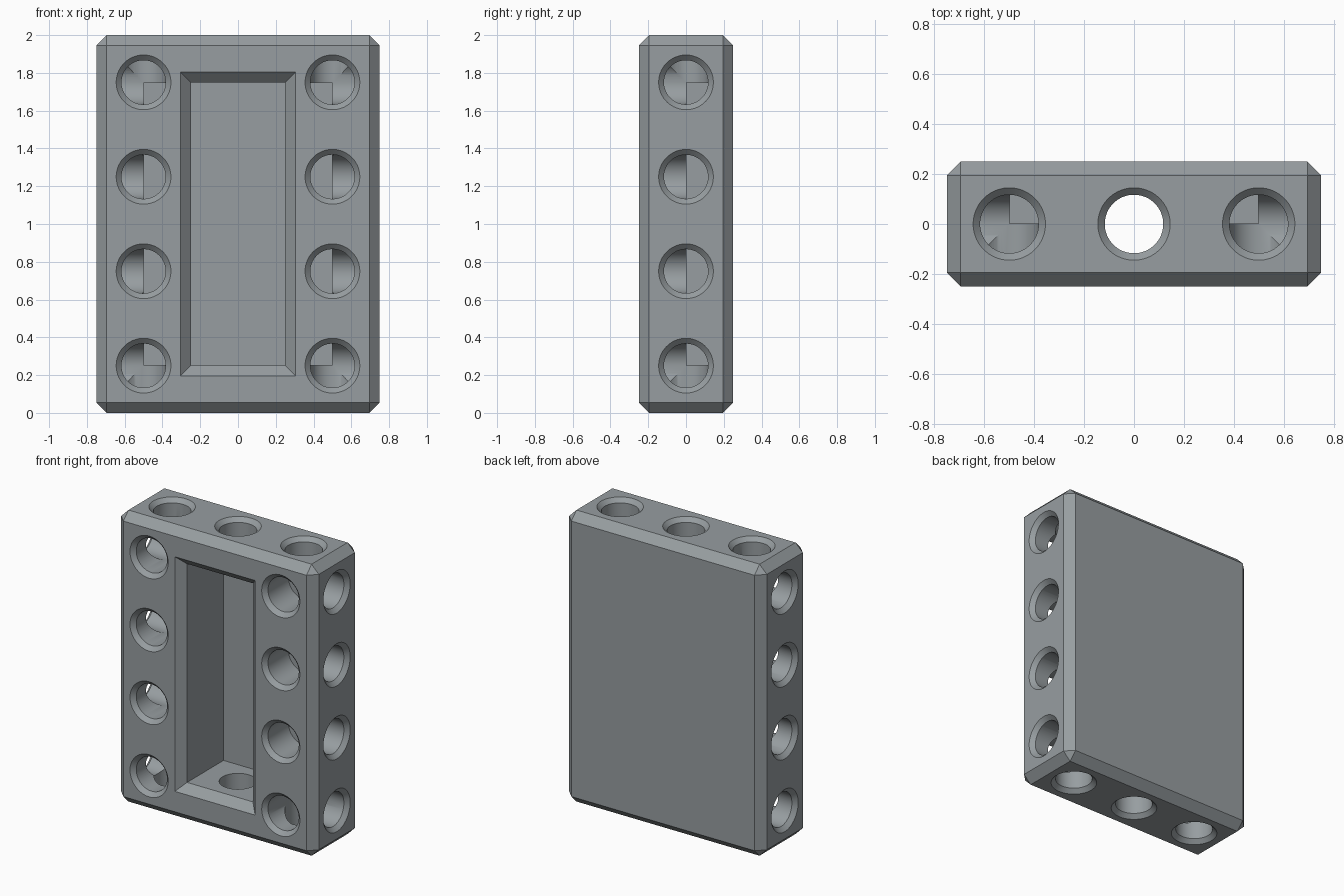
import bpy, bmesh, math
from mathutils import Vector

if "Cube" in bpy.data.objects:
    bpy.data.objects.remove(bpy.data.objects["Cube"])

CH = 0.055      # edge chamfer
R = 0.117       # hole radius
SINK = 0.028    # hole rim chamfer
SEG = 64


def add_object(name, bm):
    bmesh.ops.recalc_face_normals(bm, faces=bm.faces)
    mesh = bpy.data.meshes.new(name)
    bm.to_mesh(mesh)
    bm.free()
    obj = bpy.data.objects.new(name, mesh)
    bpy.context.collection.objects.link(obj)
    return obj


def loft(name, rings):
    """Closed solid through rings that share one point count."""
    bm = bmesh.new()
    rows = [[bm.verts.new(p) for p in ring] for ring in rings]
    n = len(rows[0])
    for a, b in zip(rows, rows[1:]):
        for i in range(n):
            j = (i + 1) % n
            bm.faces.new((a[i], a[j], b[j], b[i]))
    bm.faces.new(rows[0])
    bm.faces.new(rows[-1])
    return add_object(name, bm)


def hole_cutter(mouth, inward, depth=0.25):
    """Countersunk blind hole starting at a face and running inward."""
    inward = Vector(inward)
    k = [abs(c) for c in inward].index(1)
    u, v = [Vector([float(i == a) for i in range(3)]) for a in range(3) if a != k]
    # Tiny per-axis differences keep crossing holes from coinciding exactly
    radius = R + 0.0003 * (k - 1)
    depth += 0.0004 + 0.0003 * k
    phase = 0.5 + 0.13 * (k - 1)
    profile = [(-0.02, R + SINK + 0.02), (SINK, radius), (depth, radius)]
    rings = []
    for d, r in profile:
        c = Vector(mouth) + inward * d
        rings.append([c + (u * math.cos(t) + v * math.sin(t)) * r
                      for t in (2 * math.pi * (i + phase) / SEG for i in range(SEG))])
    return loft("hole_cutter", rings)


# Block with chamfered edges
bm = bmesh.new()
bmesh.ops.create_cube(bm, size=1)
for v in bm.verts:
    v.co = (v.co.x * 1.5, v.co.y * 0.5, v.co.z * 2 + 1)
bmesh.ops.bevel(bm, geom=bm.edges[:], offset=CH, offset_type='OFFSET',
                segments=1, affect='EDGES')
block = add_object("beam_frame", bm)

# Front pocket with chamfered rim
rings = []
for y, grow in ((-0.27, CH + 0.02), (-0.25 + CH, 0), (0.2, 0)):
    x, z = 0.25 + grow, 0.75 + grow
    rings.append([(-x, y, 1 - z), (x, y, 1 - z), (x, y, 1 + z), (-x, y, 1 + z)])
cutters = [loft("pocket_cutter", rings)]

# Front and side holes meet on the column axes
for s in (-1, 1):
    for z in (0.25, 0.75, 1.25, 1.75):
        cutters.append(hole_cutter((s * 0.5, -0.25, z), (0, 1, 0)))
        cutters.append(hole_cutter((s * 0.75, 0, z), (-s, 0, 0)))

# Top and bottom holes; the middle pair opens into the pocket
for z, d in ((0, 1), (2, -1)):
    for x in (-0.5, 0, 0.5):
        cutters.append(hole_cutter((x, 0, z), (0, 0, d), 0.25 if x else 0.3))

# Carve everything
bpy.context.view_layer.objects.active = block
block.select_set(True)
for cutter in cutters:
    cutter.hide_render = True
    mod = block.modifiers.new("carve", 'BOOLEAN')
    mod.operation = 'DIFFERENCE'
    mod.solver = 'MANIFOLD'
    mod.object = cutter
    bpy.ops.object.modifier_apply(modifier=mod.name)
    bpy.data.objects.remove(cutter)

bpy.ops.object.shade_smooth_by_angle(angle=math.radians(30))

# Dark bluish grey plastic
mat = bpy.data.materials.new("dark_grey")
mat.diffuse_color = (0.31, 0.34, 0.355, 1)
mat.use_nodes = True
mat.node_tree.nodes["Principled BSDF"].inputs["Base Color"].default_value = mat.diffuse_color
block.data.materials.clear()
block.data.materials.append(mat)
